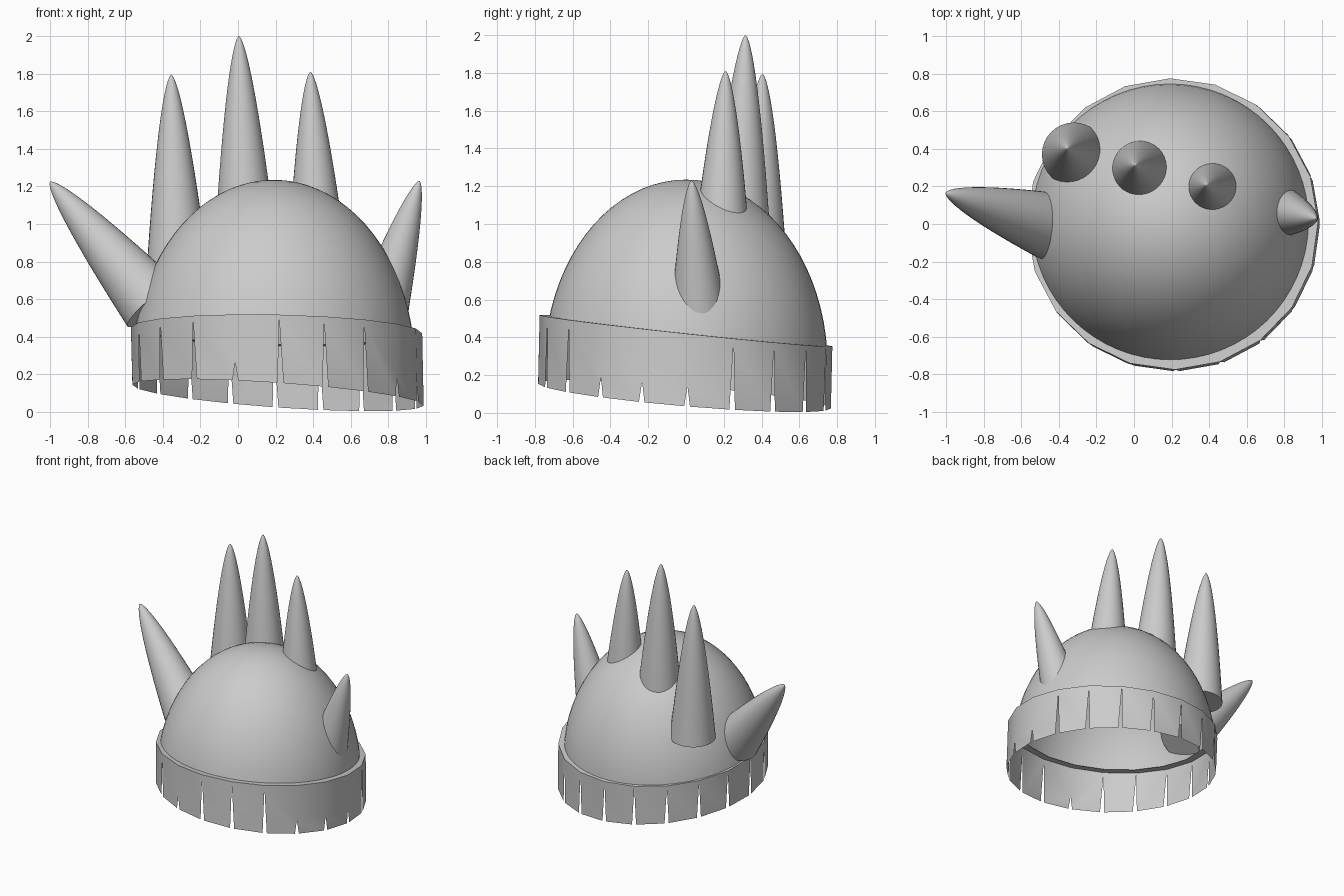
import bpy, bmesh, math
from mathutils import Vector, Matrix

if "Cube" in bpy.data.objects:
    bpy.data.objects.remove(bpy.data.objects["Cube"], do_unlink=True)

grey = bpy.data.materials.new("plain_grey")
grey.use_nodes = True
grey.diffuse_color = (0.6, 0.6, 0.6, 1)
grey.node_tree.nodes["Principled BSDF"].inputs["Base Color"].default_value = (0.6, 0.6, 0.6, 1)


def finish(bm, name):
    """Turn a bmesh into a smooth-shaded grey object."""
    mesh = bpy.data.meshes.new(name)
    bm.to_mesh(mesh)
    bm.free()
    obj = bpy.data.objects.new(name, mesh)
    bpy.context.collection.objects.link(obj)
    mesh.materials.append(grey)
    bpy.ops.object.select_all(action="DESELECT")
    obj.select_set(True)
    bpy.context.view_layer.objects.active = obj
    bpy.ops.object.shade_smooth_by_angle(angle=math.radians(35))
    return obj


def top_z(x, y):
    """Tilted plane where the dome meets the band."""
    return 0.435 - 0.02 * (x - 0.2) - 0.107 * y


def bottom_z(x, y):
    return 0.09 - 0.07 * (x - 0.2) - 0.085 * y


# Dome: tall ellipsoid cut open along the tilted plane
bm = bmesh.new()
bmesh.ops.create_uvsphere(bm, u_segments=64, v_segments=40, radius=1)
bmesh.ops.transform(bm, verts=bm.verts, matrix=Matrix.Translation((0.19, 0, 0.25))
                    @ Matrix.Diagonal((0.75, 0.75, 0.985, 1)))
bmesh.ops.bisect_plane(bm, geom=bm.verts[:] + bm.edges[:] + bm.faces[:],
                       plane_co=(0.2, 0, top_z(0.2, 0)), plane_no=(0.02, 0.107, 1),
                       clear_inner=True)
finish(bm, "dome")

# Band: flat panels hanging from a rim, parted by tapering slits
PANELS = 20
SHORT_SLITS = (0, 14, 18, 19)
bm = bmesh.new()


def on_plane(radius, angle, height):
    x, y = 0.205 + radius * math.cos(angle), radius * math.sin(angle)
    return Vector((x, y, height(x, y)))


columns = []
for k in range(PANELS):
    a = math.radians(k * 360 / PANELS + 1)
    inner = on_plane(0.715, a, top_z)
    top = on_plane(0.775, a, top_z)
    lows = [on_plane(0.775, a + side * 0.02, bottom_z) + Vector((0.008, -0.008, 0))
            for side in (-1, 1)]
    notch = top.lerp((lows[0] + lows[1]) / 2, 0.72 if k in SHORT_SLITS else 0.06)
    columns.append([bm.verts.new(p) for p in (inner, top, notch, *lows)])
for k, left in enumerate(columns):
    right = columns[(k + 1) % PANELS]
    bm.faces.new((left[0], left[1], right[1], right[0]))
    bm.faces.new((left[1], left[2], right[2], right[1]))
    bm.faces.new((left[2], left[4], right[3], right[2]))
finish(bm, "slit_band")


def spike(name, base, tip, radius, segments=32, rings=16):
    """Round-tipped horn running from base to tip."""
    base, tip = Vector(base), Vector(tip)
    axis = tip - base
    turn = axis.to_track_quat("Z", "Y")
    bm = bmesh.new()
    point = bm.verts.new(tip)
    loops = []
    for i in range(1, rings + 1):
        t = (i / rings) ** 2
        r = radius * t ** 0.62
        loops.append([bm.verts.new(tip - axis * t + turn @ Vector(
            (r * math.cos(s * math.tau / segments), r * math.sin(s * math.tau / segments), 0)))
            for s in range(segments)])
    for s in range(segments):
        n = (s + 1) % segments
        bm.faces.new((point, loops[0][s], loops[0][n]))
        for upper, lower in zip(loops, loops[1:]):
            bm.faces.new((upper[s], lower[s], lower[n], upper[n]))
    bm.faces.new(loops[-1][::-1])
    finish(bm, name)


# Crest of three upright spikes, and a horn on each side
spike("crest_spike_right", (-0.32, 0.37, 0.70), (-0.355, 0.405, 1.795), 0.17)
spike("crest_spike_middle", (0.04, 0.285, 0.90), (0.005, 0.315, 2.0), 0.165)
spike("crest_spike_left", (0.425, 0.185, 0.74), (0.385, 0.21, 1.81), 0.165)
spike("side_horn_right", (-0.45, -0.01, 0.57), (-1.0, 0.165, 1.225), 0.18)
spike("side_horn_left", (0.75, 0.07, 0.50), (0.965, 0.03, 1.23), 0.15)
